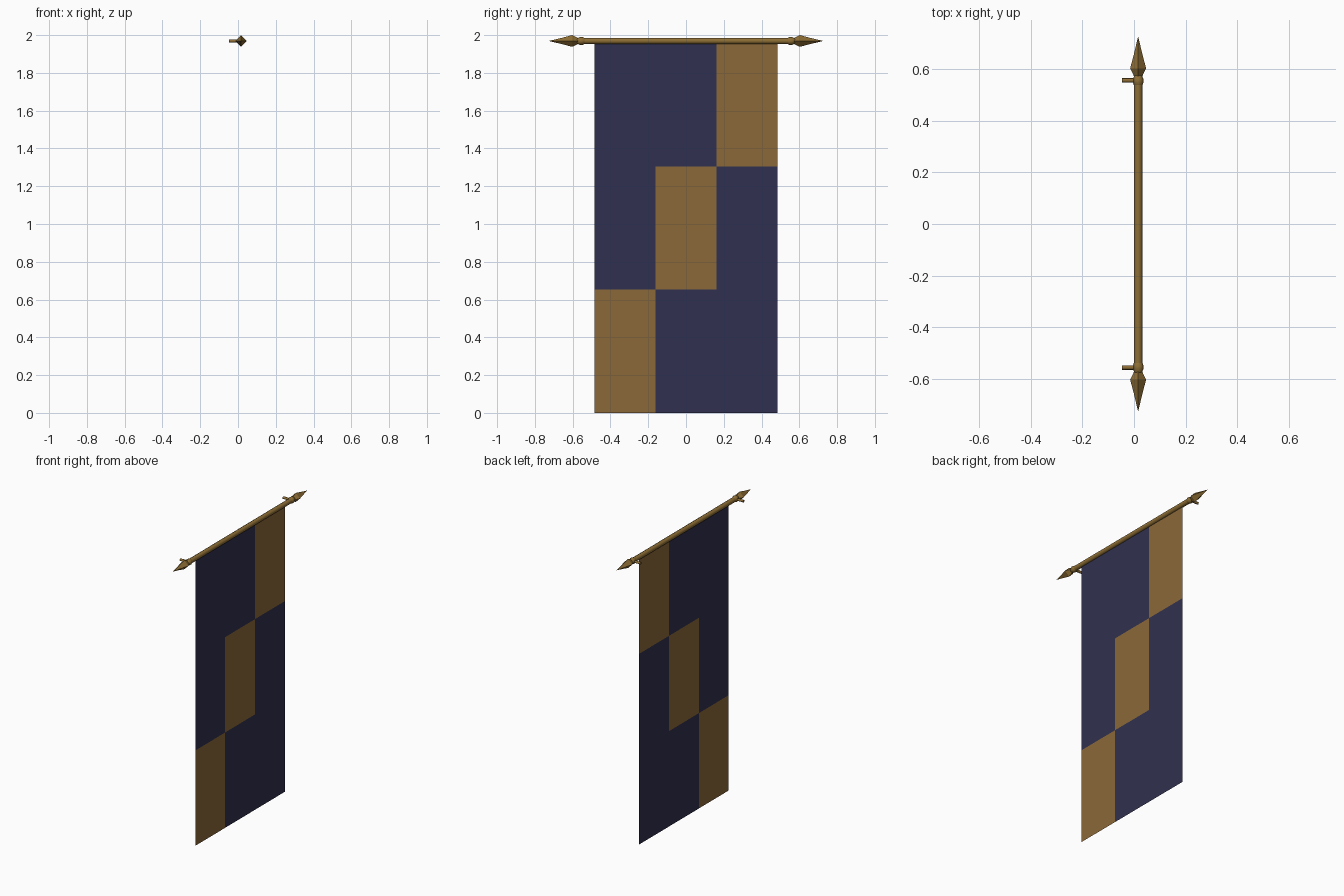
import bpy, bmesh, math
from mathutils import Matrix

if "Cube" in bpy.data.objects:
    bpy.data.objects.remove(bpy.data.objects["Cube"])

POLE_X, POLE_Z = 0.016, 1.969
W, H = 0.484, 1.957


def material(name, rgb):
    m = bpy.data.materials.new(name)
    m.diffuse_color = (*rgb, 1)
    m.use_nodes = True
    m.node_tree.nodes["Principled BSDF"].inputs["Base Color"].default_value = m.diffuse_color
    return m


brass = material("brass", (0.27, 0.155, 0.035))
gold = material("gold_cloth", (0.258, 0.138, 0.04))
navy = material("navy_cloth", (0.03, 0.03, 0.08))


def add_object(name, bm, mats, loc):
    me = bpy.data.meshes.new(name)
    bm.to_mesh(me)
    bm.free()
    for m in mats:
        me.materials.append(m)
    ob = bpy.data.objects.new(name, me)
    ob.location = loc
    bpy.context.collection.objects.link(ob)
    return ob


def lathe(name, profile, sides, loc, rot, smooth=True):
    """Spin (radius, height) points round z, then turn the result by rot."""
    bm = bmesh.new()
    rings = []
    for r, h in profile:
        n = 1 if r == 0 else sides
        rings.append([bm.verts.new((r * math.cos(i * math.tau / sides),
                                    r * math.sin(i * math.tau / sides), h)) for i in range(n)])
    for a, b in zip(rings, rings[1:]):
        for i in range(sides):
            j = (i + 1) % sides
            if len(b) == 1:
                bm.faces.new((a[i], a[j], b[0]))
            else:
                bm.faces.new((a[i], a[j], b[j], b[i]))
    for ring in (rings[0], rings[-1]):
        if len(ring) > 1:
            bm.faces.new(ring)
    bmesh.ops.recalc_face_normals(bm, faces=bm.faces)
    bm.transform(rot)
    for f in bm.faces:
        f.smooth = smooth and len(f.verts) <= 4
    return add_object(name, bm, [brass], loc)


# Cloth: a flat 3 x 3 panel with a gold diagonal
bm = bmesh.new()
grid = [[bm.verts.new((0, W * (2 * c / 3 - 1), H * r / 3)) for c in range(4)] for r in range(4)]
for r in range(3):
    for c in range(3):
        f = bm.faces.new((grid[r][c], grid[r][c + 1], grid[r + 1][c + 1], grid[r + 1][c]))
        f.material_index = 1 if r == c else 0
add_object("banner_cloth", bm, [navy, gold], (POLE_X, 0, 0))

# Crossbar
along_y = Matrix.Rotation(-math.pi / 2, 4, 'X')
lathe("crossbar", [(0.0165, -0.55), (0.0165, 0.55)], 8, (POLE_X, 0, POLE_Z), along_y)

# Collars, spear finials and wall pegs at both ends
for side, s in (("left", -1), ("right", 1)):
    rot = Matrix.Rotation(-s * math.pi / 2, 4, 'X')
    at = (POLE_X, 0, POLE_Z)
    lathe(side + "_collar", [(0.016, 0.537), (0.021, 0.548), (0.021, 0.562), (0.014, 0.576)],
          8, at, rot)
    lathe(side + "_finial", [(0.014, 0.568), (0.031, 0.603), (0.017, 0.655), (0, 0.727)],
          4, at, rot, smooth=False)
    lathe(side + "_wall_peg", [(0.0085, 0), (0.0085, 0.063)], 8,
          (POLE_X, s * 0.556, POLE_Z), Matrix.Rotation(-math.pi / 2, 4, 'Y'))
